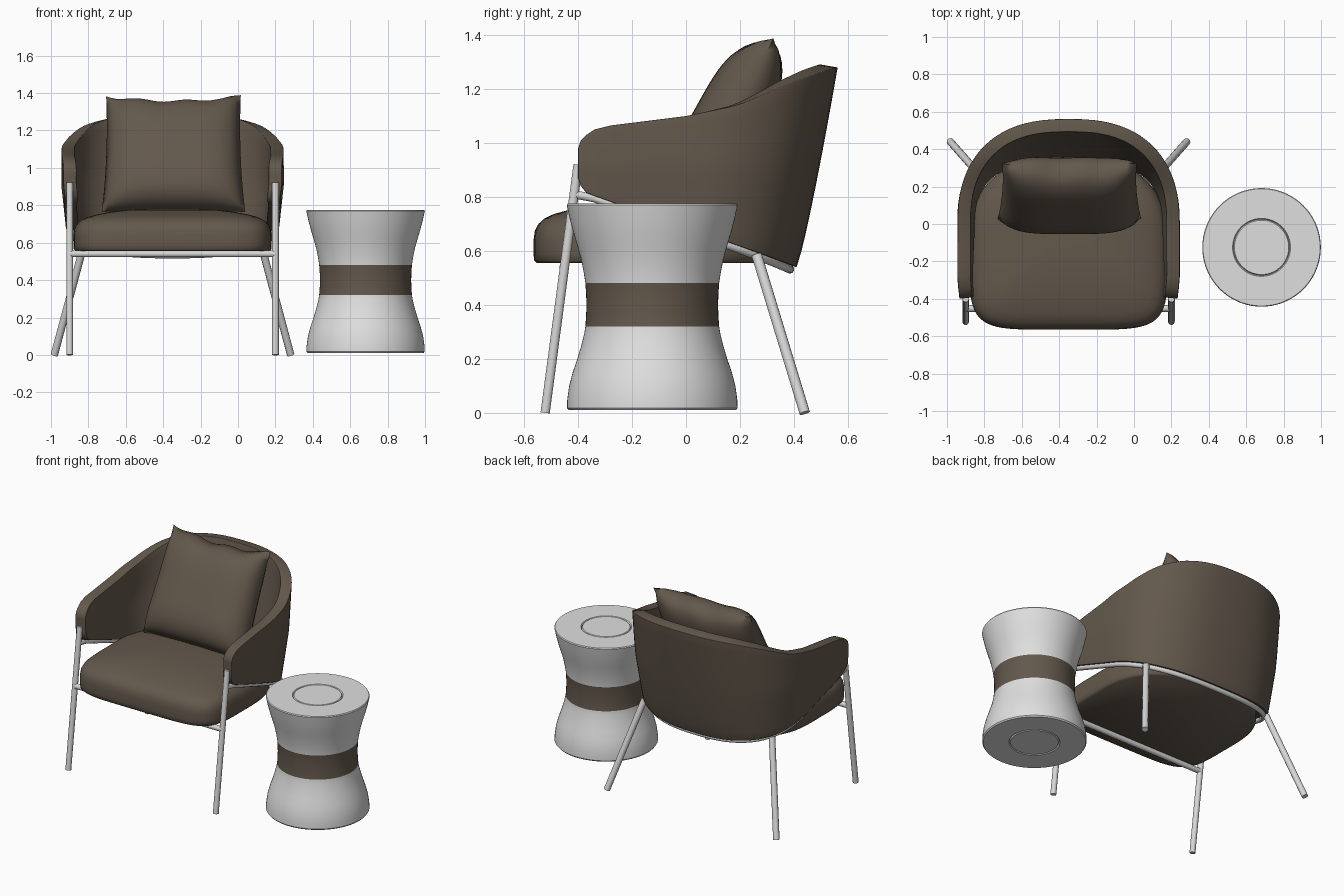
import bpy, bmesh, math
from mathutils import Vector

if "Cube" in bpy.data.objects:
    bpy.data.objects.remove(bpy.data.objects["Cube"])

CX = -0.35  # chair centre line


def material(name, rgb):
    m = bpy.data.materials.new(name)
    m.diffuse_color = (*rgb, 1)
    m.use_nodes = True
    m.node_tree.nodes["Principled BSDF"].inputs["Base Color"].default_value = m.diffuse_color
    return m


BROWN = material("brown fabric", (0.125, 0.098, 0.072))
WHITE = material("white table", (0.74, 0.74, 0.74))
METAL = material("pale metal", (0.68, 0.68, 0.68))


def interp(x, pts):
    if x <= pts[0][0]:
        return pts[0][1]
    for (x0, y0), (x1, y1) in zip(pts, pts[1:]):
        if x <= x1:
            return y0 + (y1 - y0) * (x - x0) / (x1 - x0)
    return pts[-1][1]


def finish(ob, angle=40):
    # apply modifiers, then smooth shading with sharp creases kept
    bpy.ops.object.select_all(action='DESELECT')
    ob.select_set(True)
    bpy.context.view_layer.objects.active = ob
    bpy.ops.object.convert(target='MESH')
    bpy.ops.object.shade_smooth_by_angle(angle=math.radians(angle))


def mesh_object(name, verts, faces, mats):
    me = bpy.data.meshes.new(name)
    me.from_pydata([tuple(v) for v in verts], [], faces)
    for m in mats:
        me.materials.append(m)
    ob = bpy.data.objects.new(name, me)
    bpy.context.collection.objects.link(ob)
    return ob


def rings_object(name, rings, mats):
    # stacked closed rings, bottom to top, capped at both ends
    n = len(rings[0])
    verts = [v for r in rings for v in r]
    faces = [(k * n + i, k * n + (i + 1) % n, (k + 1) * n + (i + 1) % n, (k + 1) * n + i)
             for k in range(len(rings) - 1) for i in range(n)]
    faces.append(tuple(reversed(range(n))))
    faces.append(tuple(range((len(rings) - 1) * n, len(rings) * n)))
    return mesh_object(name, verts, faces, mats)


def tube(name, pts, r=0.018):
    cu = bpy.data.curves.new(name, 'CURVE')
    cu.dimensions = '3D'
    cu.bevel_depth = r
    cu.bevel_resolution = 3
    cu.use_fill_caps = True
    sp = cu.splines.new('POLY')
    sp.points.add(len(pts) - 1)
    for p, co in zip(sp.points, pts):
        p.co = (*co, 1)
    cu.materials.append(METAL)
    ob = bpy.data.objects.new(name, cu)
    bpy.context.collection.objects.link(ob)
    finish(ob)
    return ob


def spow(v, e):
    return math.copysign(abs(v) ** e, v)


# ---- wrap-around shell (arms and back) ----
LOW = [(-0.40, 0.87), (-0.39, 0.84), (-0.37, 0.815), (-0.33, 0.80), (0.41, 0.54)]
TOP = [(-0.40, 0.98), (-0.39, 1.01), (-0.37, 1.03), (-0.34, 1.05), (-0.28, 1.065), (0, 1.10),
       (0.2, 1.14), (0.3, 1.18), (0.4, 1.225), (0.5, 1.262), (0.565, 1.28)]
ARM = [-0.40, -0.39, -0.37, -0.34, -0.28, -0.2, -0.13, -0.06]
STATIONS = ([(-1, y) for y in ARM]
            + [(-spow(math.cos(t), 0.8), math.sin(t) ** 0.8)
               for t in (math.pi * i / 40 for i in range(41))]
            + [(1, y) for y in reversed(ARM)])


def shell_point(station, v, inset=0.0):
    sx, sy = station
    zl = interp(sy * 0.41 if sy > 0 else sy, LOW)
    zt = interp(sy * 0.565 if sy > 0 else sy, TOP)
    z = zl + (zt - zl) * v
    w = max(0, (z - 0.54) / 0.74)
    a = 0.555 + 0.04 * min(1, w / 0.5) - 0.01 * max(0, w - 0.6) - inset
    if sy < -0.3:
        a -= 0.012 * (-0.3 - sy) / 0.1
    b = 0.41 + 0.152 * w ** 0.85 - inset
    return Vector((CX + a * sx, b * sy if sy > 0 else sy, z))


NV = 12
verts = [shell_point(s, j / NV) for s in STATIONS for j in range(NV + 1)]
W = NV + 1
faces = [(i * W + j, i * W + j + 1, (i + 1) * W + j + 1, (i + 1) * W + j)
         for i in range(len(STATIONS) - 1) for j in range(NV)]
shell = mesh_object("shell", verts, faces, [BROWN])
sol = shell.modifiers.new("thickness", 'SOLIDIFY')
sol.thickness = 0.07
sol.offset = -1
bev = shell.modifiers.new("rounded rim", 'BEVEL')
bev.width = 0.026
bev.segments = 4
bev.limit_method = 'ANGLE'
bev.angle_limit = math.radians(50)
finish(shell, 50)


# ---- seat ----
def seat_ring(z, inset):
    ring = []
    for i in range(72):
        t = 2 * math.pi * i / 72
        c, s = math.cos(t), math.sin(t)
        front = s < 0
        e = 2 / 5.5 if front else 0.8
        ring.append((CX + (0.53 - inset) * spow(c, e),
                     ((0.465 if front else 0.46) - inset) * spow(s, e) - 0.1, z))
    return ring


SEAT = [(0.555, 0.012), (0.565, 0.002), (0.59, 0), (0.64, 0), (0.675, 0.005), (0.70, 0.018),
        (0.72, 0.04), (0.737, 0.075), (0.752, 0.13), (0.765, 0.2), (0.775, 0.29), (0.78, 0.4)]
seat = rings_object("seat", [seat_ring(z, i) for z, i in SEAT], [BROWN])
finish(seat, 60)

# ---- back cushion, tilted against the shell ----
N = 28
UP = Vector((0, 0.43, 0.90))
OUT = Vector((0, -0.90, 0.43))
ORIGIN = Vector((CX + 0.005, 0.175, 1.075))


def cushion_point(i, j, side):
    u, v = 2 * i / N - 1, 2 * j / N - 1
    x = u * (0.372 - 0.012 * v) * (1 - 0.035 * (1 - v * v))
    h = v * 0.345 * (1 - 0.11 * (1 - u * u) * (1 if v > 0 else 0.2))
    h += 0.008 * math.sin(u * 9) * max(0, v) ** 3
    puff = (max(0, 1 - u ** 4) * max(0, 1 - v ** 4)) ** 0.55
    depth = (0.15 - 0.02 * v if side > 0 else 0.11) * puff
    return ORIGIN + Vector((x, 0, 0)) + UP * h + OUT * depth * side


verts, faces = [], []
for side in (1, -1):
    o = len(verts)
    verts += [cushion_point(i, j, side) for i in range(N + 1) for j in range(N + 1)]
    for i in range(N):
        for j in range(N):
            a = o + i * (N + 1) + j
            f = (a, a + N + 1, a + N + 2, a + 1)
            faces.append(f if side > 0 else f[::-1])
cushion = mesh_object("cushion", verts, faces, [BROWN])
bm = bmesh.new()
bm.from_mesh(cushion.data)
bmesh.ops.remove_doubles(bm, verts=bm.verts, dist=0.0005)
bm.to_mesh(cushion.data)
bm.free()
finish(cushion, 70)

# ---- metal frame ----
for s, label in ((-1, "left"), (1, "right")):
    tube("front_leg_" + label, [(CX + s * 0.55, -0.522, 0), (CX + s * 0.55, -0.40, 0.92)])
    tube("back_leg_" + label, [(CX + s * 0.632, 0.44, 0), (CX + s * 0.475, 0.262, 0.585)], 0.02)
tube("front_rail", [(CX - 0.55, -0.452, 0.54), (CX + 0.55, -0.452, 0.54)])
path = [shell_point(s, 0, 0.025) + Vector((0, 0, -0.008)) for s in STATIONS if s[1] > -0.35]
ends = [Vector((CX + s * 0.55, -0.415, 0.81)) for s in (-1, 1)]
tube("shell_rail", [ends[0]] + path + [ends[1]], 0.016)

# ---- side table, turned profile with brown band ----
PROFILE = [(0.145, 0.01), (0.15, 0.018), (0.155, 0.01), (0.31, 0.01), (0.316, 0.018),
           (0.315, 0.05), (0.308, 0.10), (0.295, 0.15), (0.278, 0.20), (0.263, 0.25),
           (0.252, 0.295), (0.248, 0.32), (0.245, 0.36), (0.244, 0.40), (0.245, 0.44),
           (0.248, 0.482), (0.254, 0.52), (0.264, 0.57), (0.278, 0.62), (0.293, 0.67),
           (0.306, 0.72), (0.317, 0.77), (0.313, 0.776), (0.155, 0.776), (0.15, 0.768),
           (0.145, 0.776)]
SEG = 72
table = rings_object("side_table", [
    [(0.682 + r * math.cos(2 * math.pi * i / SEG), -0.125 + r * math.sin(2 * math.pi * i / SEG), z)
     for i in range(SEG)] for r, z in PROFILE], [WHITE, BROWN])
for p in table.data.polygons:
    if 0.32 < p.center.z < 0.482 and len(p.vertices) == 4:
        p.material_index = 1
finish(table, 35)
